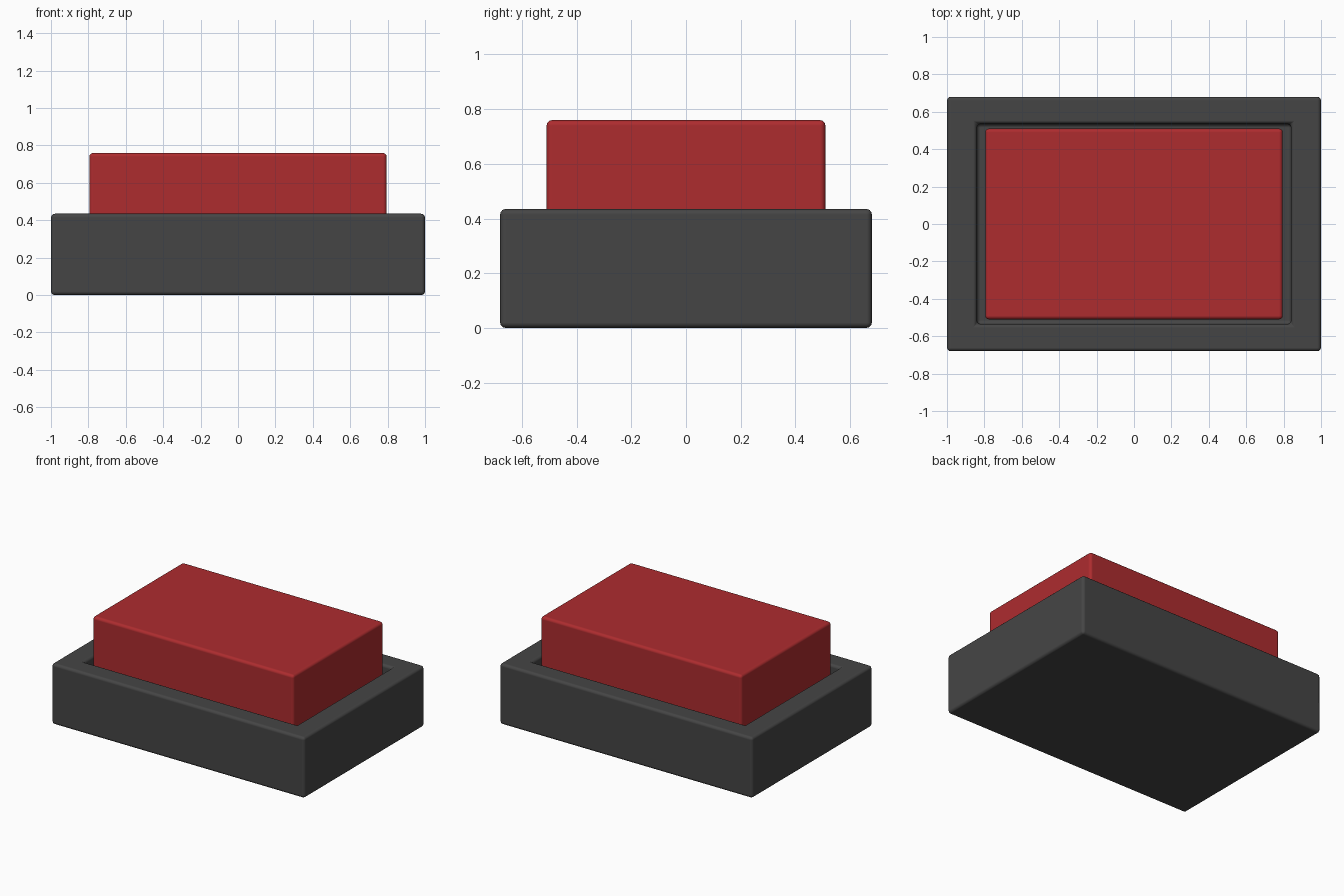
import bpy, bmesh
from mathutils import Vector

if "Cube" in bpy.data.objects:
    bpy.data.objects.remove(bpy.data.objects["Cube"])

BEVEL = 0.02


def box(bm, half_x, half_y, z0, z1):
    geom = bmesh.ops.create_cube(bm, size=1)
    for v in geom["verts"]:
        v.co = Vector((v.co.x * 2 * half_x, v.co.y * 2 * half_y,
                       z1 if v.co.z > 0 else z0))


def finish(bm, name, color):
    bmesh.ops.recalc_face_normals(bm, faces=bm.faces)
    mesh = bpy.data.meshes.new(name)
    bm.to_mesh(mesh)
    bm.free()
    obj = bpy.data.objects.new(name, mesh)
    bpy.context.collection.objects.link(obj)
    mat = bpy.data.materials.new(name + "_material")
    mat.diffuse_color = color
    mat.use_nodes = True
    mat.node_tree.nodes["Principled BSDF"].inputs["Base Color"].default_value = mat.diffuse_color
    mesh.materials.append(mat)
    # Small rounded edges, with flat shading kept on the large faces
    bevel = obj.modifiers.new("Bevel", 'BEVEL')
    bevel.width = BEVEL
    bevel.segments = 3
    bevel.limit_method = 'ANGLE'
    bevel.harden_normals = True
    for p in mesh.polygons:
        p.use_smooth = True
    return obj


# Housing: a box whose top face is inset and sunk to form the recess
bm = bmesh.new()
box(bm, 1.0, 0.68, 0, 0.435)
bm.faces.ensure_lookup_table()
top = max(bm.faces, key=lambda f: f.calc_center_median().z)
bmesh.ops.inset_individual(bm, faces=[top], thickness=0.15)
for v in top.verts:
    v.co.x = 0.84 if v.co.x > 0 else -0.84
    v.co.y = 0.535 if v.co.y > 0 else -0.535
sunk = bmesh.ops.extrude_discrete_faces(bm, faces=[top])["faces"][0]
bmesh.ops.translate(bm, verts=sunk.verts, vec=(0, 0, -0.2))
finish(bm, "housing", (0.06, 0.06, 0.06, 1))

# Push button: a block standing in the recess
bm = bmesh.new()
box(bm, 0.795, 0.51, 0.235, 0.76)
finish(bm, "push_button", (0.42, 0.025, 0.028, 1))
